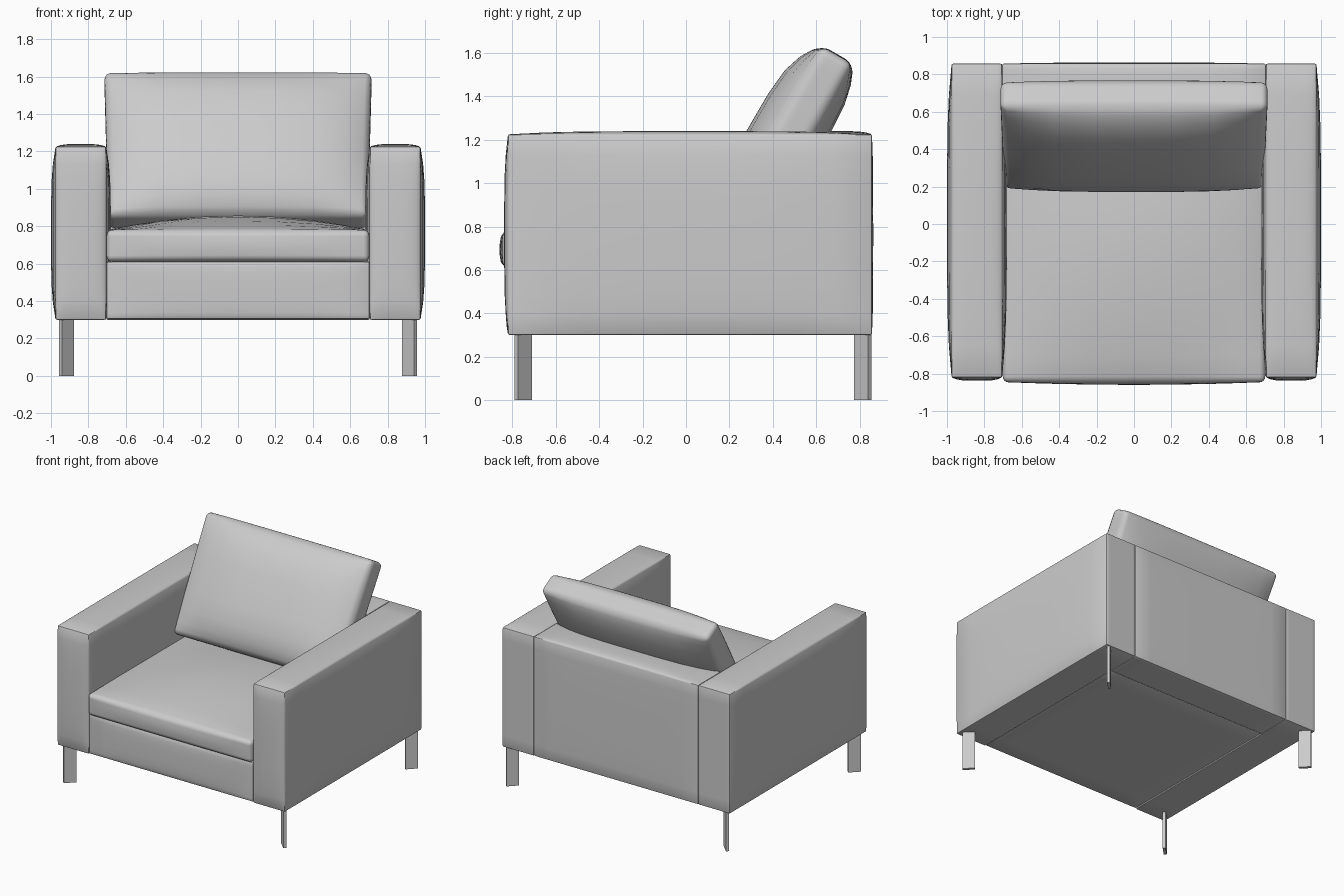
import bpy, bmesh, math
from mathutils import Vector, Matrix

if "Cube" in bpy.data.objects:
    bpy.data.objects.remove(bpy.data.objects["Cube"])


def finish(name, bm, matrix=None):
    if matrix:
        bm.transform(matrix)
    bmesh.ops.recalc_face_normals(bm, faces=bm.faces)
    mesh = bpy.data.meshes.new(name)
    bm.to_mesh(mesh)
    bm.free()
    obj = bpy.data.objects.new(name, mesh)
    bpy.context.collection.objects.link(obj)
    bpy.ops.object.select_all(action='DESELECT')
    obj.select_set(True)
    bpy.context.view_layer.objects.active = obj
    bpy.ops.object.shade_smooth_by_angle(angle=math.radians(35))
    return obj


def padded_box(name, lo, hi, radius, bulge=((0, 0), (0, 0), (0, 0)),
               power=4, segments=2, matrix=None, taper=0):
    """Rounded box whose faces swell by bulge[axis] = (low side, high side)."""
    lo, hi = Vector(lo), Vector(hi)
    mid, half = (lo + hi) / 2, (hi - lo) / 2
    bm = bmesh.new()
    bmesh.ops.create_cube(bm, size=2)
    for v in bm.verts:
        v.co = Vector(v.co[i] * half[i] for i in range(3))
    bmesh.ops.bevel(bm, geom=bm.edges[:], offset=radius, segments=segments,
                    profile=0.5, affect='EDGES')
    # grid cuts so the faces can swell
    for axis in range(3):
        normal = Vector((0, 0, 0))
        normal[axis] = 1
        for t in (-0.8, -0.6, -0.3, 0, 0.3, 0.6, 0.8):
            bmesh.ops.bisect_plane(bm, geom=bm.verts[:] + bm.edges[:] + bm.faces[:],
                                   plane_co=normal * half[axis] * t, plane_no=normal)
    for v in bm.verts:
        u = [max(-1, min(1, v.co[i] / half[i])) for i in range(3)]
        f = [1 - abs(c) ** power for c in u]
        for i in range(3):
            swell = f[(i + 1) % 3] * f[(i + 2) % 3]
            v.co[i] += u[i] * swell * bulge[i][1 if u[i] > 0 else 0]
        v.co.x *= 1 + taper * u[2]
        v.co += mid
    return finish(name, bm, matrix)


# arms: padded outside, inside, front and top
for side, label in ((-1, "left"), (1, "right")):
    xs = sorted((side * 0.705, side * 0.975))
    swell = (0.025, 0.025)
    padded_box(label + "_arm", (xs[0], -0.82, 0.30), (xs[1], 0.857, 1.225), 0.008,
               (swell, (0.018, 0), (0, 0.015)))

# back panel between the arms
padded_box("back_panel", (-0.705, 0.58, 0.30), (0.705, 0.857, 1.225), 0.008,
           ((0, 0), (0.02, 0.006), (0, 0.015)))

# seat base
padded_box("seat_base", (-0.703, -0.82, 0.305), (0.703, 0.58, 0.61), 0.008,
           ((0, 0), (0.01, 0), (0, 0)))

# seat cushion, crowned on top
padded_box("seat_cushion", (-0.702, -0.845, 0.61), (0.702, 0.58, 0.78), 0.03,
           ((0, 0), (0.015, 0), (0, 0.077)), power=2, segments=4)

# back cushion, leaning 30 degrees and swollen front and back
lean = Matrix.Translation((0, 0.18, 0.86)) @ Matrix.Rotation(math.radians(-30), 4, 'X')
padded_box("back_cushion", (-0.704, 0, 0), (0.704, 0.165, 0.89), 0.035,
           ((0, 0), (0.105, 0.07), (0, 0.005)), power=4, segments=4,
           matrix=lean, taper=0.015)

# flat plate legs set along the diagonals
for sx, xl in ((-1, "left"), (1, "right")):
    for y, yl in ((-0.75, "front"), (0.815, "back")):
        bm = bmesh.new()
        bmesh.ops.create_cube(bm, size=1)
        turn = math.atan2(y, sx * abs(y))
        place = (Matrix.Translation((sx * 0.917, y, 0.153)) @ Matrix.Rotation(turn, 4, 'Z')
                 @ Matrix.Diagonal((0.09, 0.022, 0.306, 1)))
        finish(yl + "_" + xl + "_leg", bm, place)
